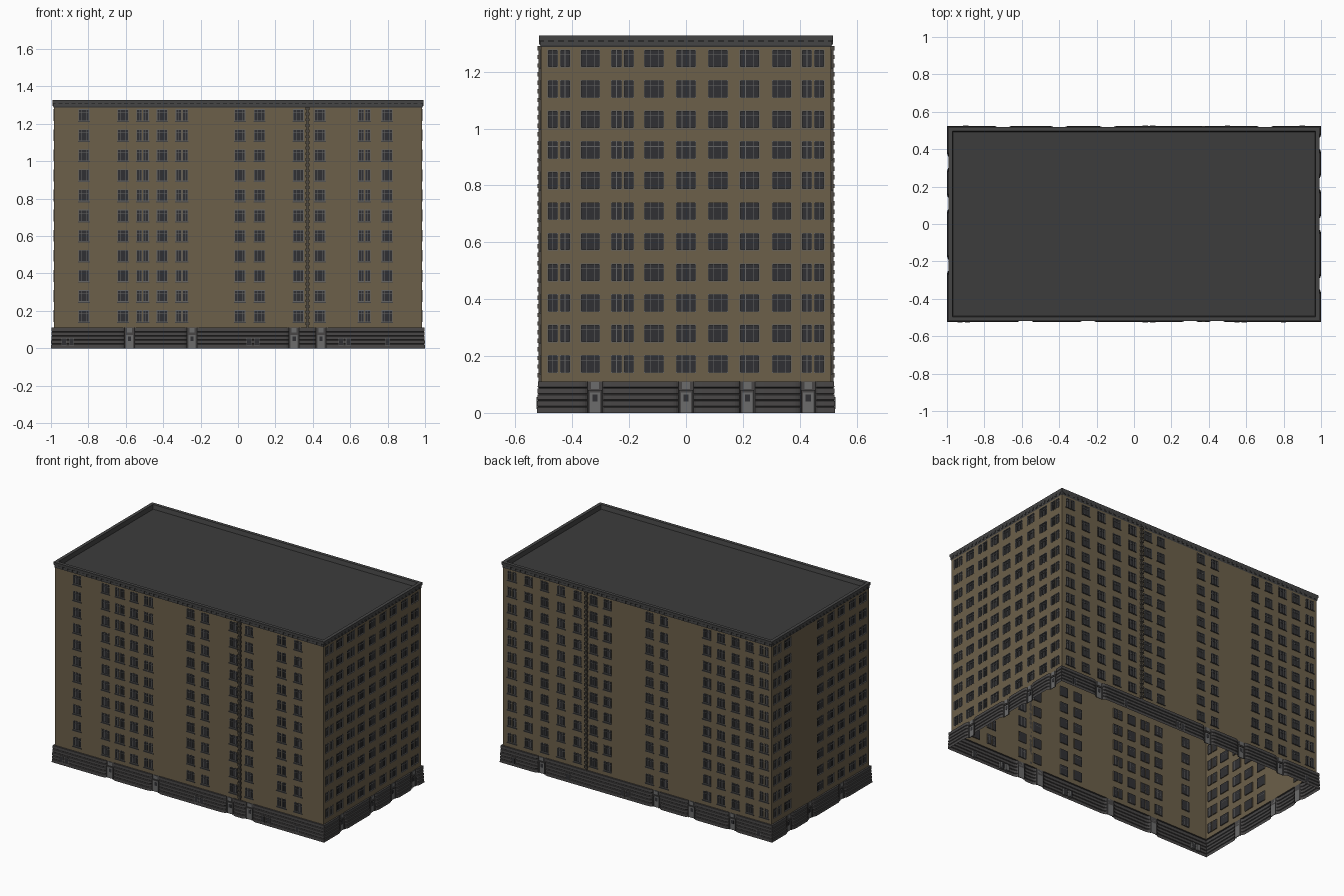
import bpy, math
from mathutils import Vector

if "Cube" in bpy.data.objects:
    bpy.data.objects.remove(bpy.data.objects["Cube"])

HX, HY = 0.985, 0.510            # wall planes
Z0, Z1 = 0.11, 1.30              # brick wall bottom / top
FLOORS = [0.172 + 0.1075 * i for i in range(11)]
WIN_H, DEPTH, BASE_OUT = 0.063, 0.006, 0.015


class Frame:
    """Facade coordinates: u along the wall, z up, o outwards."""
    def __init__(self, normal, half, dist):
        self.n, self.half, self.dist = Vector(normal), half, dist
        self.u = Vector((0, 0, 1)).cross(self.n)
        self.sign = self.u.x + self.u.y

    def p(self, u, z, o):
        return self.u * u + self.n * (self.dist + o) + Vector((0, 0, z))


class Part:
    def __init__(self, name, color):
        self.name, self.color, self.v, self.f = name, color, [], []

    def quad(self, pts):
        i = len(self.v)
        self.v += pts
        self.f.append((i, i + 1, i + 2, i + 3))

    def rect(self, F, u0, u1, z0, z1, o=0.0):
        self.quad([F.p(u0, z0, o), F.p(u1, z0, o), F.p(u1, z1, o), F.p(u0, z1, o)])

    def box(self, F, u0, u1, z0, z1, o0, o1):
        i = len(self.v)
        self.v += [F.p(u, z, o) for o in (o0, o1) for z in (z0, z1) for u in (u0, u1)]
        for f in ((4, 5, 7, 6), (0, 2, 3, 1), (0, 1, 5, 4), (2, 6, 7, 3), (0, 4, 6, 2), (1, 3, 7, 5)):
            self.f.append(tuple(i + k for k in f))

    def sweep(self, rows):
        """Skin between point rows of equal length."""
        for a, b in zip(rows, rows[1:]):
            for k in range(len(a) - 1):
                self.quad([a[k], a[k + 1], b[k + 1], b[k]])

    def build(self):
        me = bpy.data.meshes.new(self.name)
        me.from_pydata(self.v, [], self.f)
        mat = bpy.data.materials.new(self.name + "_colour")
        mat.diffuse_color = (*self.color, 1)
        mat.use_nodes = True
        mat.node_tree.nodes["Principled BSDF"].inputs["Base Color"].default_value = mat.diffuse_color
        me.materials.append(mat)
        bpy.context.collection.objects.link(bpy.data.objects.new(self.name, me))


walls = Part("brick_walls", (0.15, 0.115, 0.068))
glass = Part("window_glass", (0.03, 0.03, 0.033))
frames = Part("window_frames", (0.13, 0.13, 0.13))
sills = Part("window_sills", (0.06, 0.06, 0.06))
base = Part("stone_base", (0.065, 0.062, 0.062))
doors = Part("doors", (0.15, 0.15, 0.15))
cornice = Part("cornice", (0.06, 0.06, 0.06))
roof = Part("roof", (0.045, 0.045, 0.045))
quoins = Part("quoin_strips", (0.07, 0.062, 0.05))


def window(F, u0, u1, zc, mullions, sill):
    z0, z1, d, t = zc - WIN_H / 2, zc + WIN_H / 2, DEPTH, 0.0035
    glass.rect(F, u0, u1, z0, z1, -d)
    # jambs
    loop = [(u0, z0), (u1, z0), (u1, z1), (u0, z1), (u0, z0)]
    walls.sweep([[F.p(u, z, 0) for u, z in loop], [F.p(u, z, -d) for u, z in loop]])
    # frame, mullions and transom
    for a in (u0, u1 - t):
        frames.box(F, a, a + t, z0, z1, -d, 0.001)
    for a in (z0, z1 - t):
        frames.box(F, u0, u1, a, a + t, -d, 0.001)
    for m in mullions:
        c = u0 + (u1 - u0) * m
        frames.box(F, c - 0.0012, c + 0.0012, z0, z1, -d, -0.002)
    zt = z0 + WIN_H * 0.7
    frames.box(F, u0, u1, zt - 0.001, zt + 0.001, -d, -0.002)
    if sill:
        sills.box(F, u0 - 0.003, u1 + 0.003, z0 - 0.005, z0, 0, 0.005)


def facade(F, wide, pairs, k, sill):
    """Wall sheet with columns of recessed windows."""
    cols = [(F.sign * c, 0.035 * k, (0.3, 0.7)) for c in wide]
    for c in pairs:
        cols += [(F.sign * c + s * 0.0215 * k, 0.0185 * k, (0.5,)) for s in (-1, 1)]
    cols.sort()
    u = -F.half
    for c, w, m in cols:
        walls.rect(F, u, c - w, Z0, Z1)
        z = Z0
        for zc in FLOORS:
            walls.rect(F, c - w, c + w, z, zc - WIN_H / 2)
            window(F, c - w, c + w, zc, m, sill)
            z = zc + WIN_H / 2
        walls.rect(F, c - w, c + w, z, Z1)
        u = c + w
    walls.rect(F, u, F.half, Z0, Z1)


def stone_base(F, door_at, vents):
    """Tapered, grooved plinth that curves in towards each door."""
    def out(u, z):
        e = 1.0
        for d in door_at:
            t = min(max((abs(u - d) - 0.026) / 0.03, 0), 1)
            e = min(e, math.sqrt(1 - (1 - t) ** 2))
        return e * (BASE_OUT - 0.004 * z / Z0)
    door_at = [F.sign * d for d in door_at]
    us = [-F.half, F.half]
    for d in door_at:
        us += [d + s * (0.026 + 0.03 * t) for s in (-1, 1) for t in (0, 0.1, 0.3, 0.6, 1)]
    us.sort()
    prof = []
    for i in range(5):
        prof += [(0.022 * i, 0.004 if i else 0), (0.022 * i + 0.003, 0), (0.022 * i + 0.019, 0)]
    prof += [(Z0, 0), (Z0, 1)]
    rows = []
    for z, g in prof:
        row = []
        for u in us:
            o = max(out(u, z) - g, 0)
            row.append(F.p(u + (math.copysign(o, u) if abs(u) == F.half else 0), z, o))
        rows.append(row)
    base.sweep(rows)
    for d in door_at:
        doors.box(F, d - 0.018, d + 0.018, 0, 0.072, -0.002, 0.002)
        glass.box(F, d - 0.009, d + 0.009, 0.04, 0.064, 0, 0.003)
        for s in (-1, 1):
            base.box(F, d + s * 0.021 - 0.003, d + s * 0.021 + 0.003, 0, 0.078, -0.002, 0.006)
        base.box(F, d - 0.024, d + 0.024, 0.072, 0.08, -0.002, 0.007)
        doors.box(F, d - 0.014, d + 0.014, 0.084, 0.108, 0, 0.004)
    # small cellar windows
    for v in vents:
        c = F.sign * v
        frames.box(F, c - 0.014, c + 0.014, 0.014, 0.056, 0, 0.0155)
        glass.box(F, c - 0.011, c + 0.011, 0.017, 0.053, 0, 0.0162)


def roof_edge(F):
    prof = [(0, 1.288), (0.003, 1.293), (0.003, 1.305), (0.007, 1.311),
            (0.008, 1.327), (-0.014, 1.327), (-0.018, 1.298)]
    cornice.sweep([[F.p(-F.half - o, z, o), F.p(F.half + o, z, o)] for o, z in prof])
    n = round(F.half * 2 / 0.035)
    for i in range(n):
        c = -F.half + (i + 0.5) * 2 * F.half / n
        cornice.box(F, c - 0.007, c + 0.007, 1.296, 1.311, 0, 0.007)


def quoin_strip(F, x):
    n = 78
    h = (1.29 - Z0) / n
    for i in range(n):
        w, o = (0.010, 0.013) if i % 2 else (0.006, 0.009)
        quoins.box(F, F.sign * x - w, F.sign * x + w, Z0 + i * h, Z0 + (i + 1) * h, 0, o)


front = Frame((0, -1, 0), HX, HY)
back = Frame((0, 1, 0), HX, HY)
right = Frame((1, 0, 0), HY, HX)
left = Frame((-1, 0, 0), HY, HX)

facade(front, [-0.824, -0.615, -0.406, 0.01, 0.115, 0.323, 0.438, 0.797],
       [-0.51, -0.30, 0.676], 0.83, True)
facade(back, [0.80, 0.68, 0.56, 0.44, 0.32, 0.22, -0.09, -0.195, -0.51, -0.615, -0.72, -0.825],
       [0.92, -0.93], 0.83, True)
facade(right, [-0.337, -0.112, 0, 0.112, 0.223, 0.337], [-0.447, -0.223, 0.447], 1, False)
facade(left, [0.337, 0, -0.112, -0.223, -0.337], [0.447, -0.447], 1, False)

stone_base(front, [-0.58, -0.246, 0.30, 0.444], [-0.93, -0.89, 0.06, 0.10, 0.55, 0.59, 0.80])
stone_base(back, [0.70, -0.14, -0.40, -0.70], [0.90, 0.50, 0.10, 0.06, -0.90])
stone_base(right, [-0.32, 0, 0.216, 0.43], [])
stone_base(left, [0.33, 0.11, -0.22], [])

for F in (front, back, right, left):
    roof_edge(F)
for F in (front, back):
    quoin_strip(F, 0.372)

# flat roof inside the parapet
x, y = HX - 0.018, HY - 0.018
roof.quad([Vector(c) for c in ((-x, -y, 1.298), (x, -y, 1.298), (x, y, 1.298), (-x, y, 1.298))])

for part in (walls, glass, frames, sills, base, doors, cornice, roof, quoins):
    part.build()
